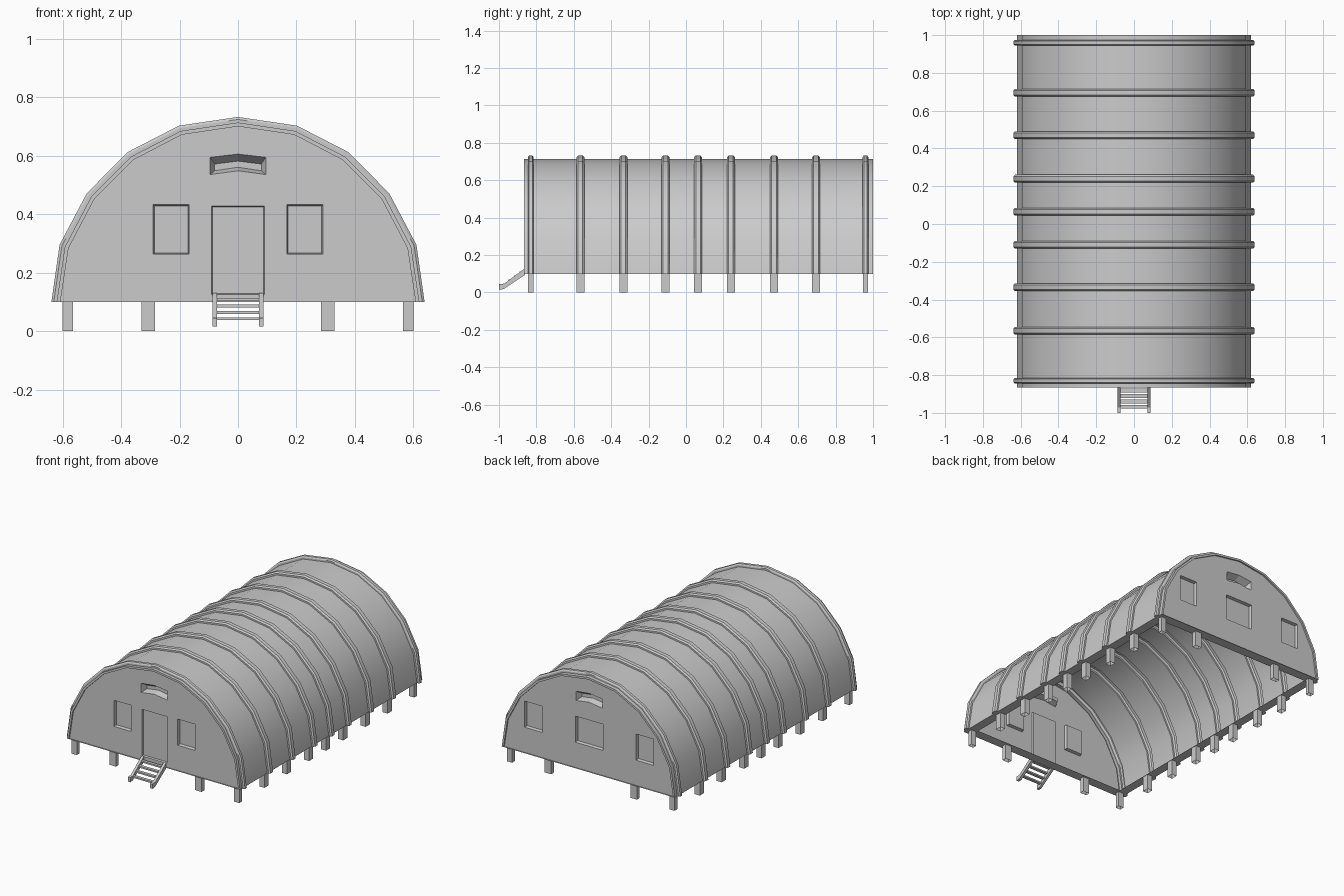
import bpy, bmesh, math
from mathutils import Vector

if "Cube" in bpy.data.objects:
    bpy.data.objects.remove(bpy.data.objects["Cube"])

FRONT, BACK, FLOOR = -0.865, 1.0, 0.1
RIBS = [-0.83, -0.565, -0.335, -0.11, 0.065, 0.24, 0.47, 0.695, 0.96]
SKIN = [(0.62, FLOOR), (0.592, 0.288), (0.502, 0.459), (0.366, 0.596), (0.196, 0.684), (0, 0.713)]
RIB = [(0.638, FLOOR), (0.61, 0.295), (0.517, 0.471), (0.377, 0.612), (0.202, 0.702), (0, 0.732)]


def finish(name, bm):
    mesh = bpy.data.meshes.new(name)
    bm.to_mesh(mesh)
    bm.free()
    obj = bpy.data.objects.new(name, mesh)
    bpy.context.collection.objects.link(obj)
    return obj


def arch(t):
    # arch outline: 0 is the skin, 1 the rib crest, negative goes inward
    half = [Vector(a).lerp(Vector(b), t) for a, b in zip(SKIN, RIB)]
    return [(p.x, p.y) for p in half] + [(-p.x, p.y) for p in half[-2::-1]]


def box(bm, lo, hi, open_ends=False):
    v = [bm.verts.new((x, y, z)) for z in (lo[2], hi[2])
         for x, y in ((lo[0], lo[1]), (hi[0], lo[1]), (hi[0], hi[1]), (lo[0], hi[1]))]
    for i in range(4):
        j = (i + 1) % 4
        bm.faces.new((v[i], v[j], v[j + 4], v[i + 4]))
    if not open_ends:
        bm.faces.new(v[3::-1])
        bm.faces.new(v[4:])


# Ribbed shell: arch sections lofted along y, with a flange turned in at the floor
sections = [(FRONT + 0.01, -0.7), (FRONT, -0.7), (FRONT, 0)]
for y in RIBS:
    h = 0.015 if y in (RIBS[0], RIBS[-1]) else 0.021
    sections += [(y - h, 0), (y - h, 0.55), (y - 0.6 * h, 1),
                 (y + 0.6 * h, 1), (y + h, 0.55), (y + h, 0)]
sections += [(BACK, 0), (BACK, -0.7), (BACK - 0.01, -0.7)]
bm = bmesh.new()
rows = []
for y, t in sections:
    pts = [(0.56, FLOOR)] + arch(t) + [(-0.56, FLOOR)]
    rows.append([bm.verts.new((x, y, z)) for x, z in pts])
for a, b in zip(rows, rows[1:]):
    for i in range(len(a) - 1):
        bm.faces.new((a[i], b[i], b[i + 1], a[i + 1]))
shell = finish("ribbed_shell", bm)
bpy.context.view_layer.objects.active = shell
shell.select_set(True)
bpy.ops.object.shade_smooth_by_angle(angle=math.radians(25))
shell.select_set(False)


def rect(x0, x1, z0, z1):
    return [(x0, z0), (x1, z0), (x1, z1), (x0, z1)]


def end_wall(name, y, inward, openings):
    # flat arch wall with recessed panels: (outer loop, inner loop, depth)
    bm = bmesh.new()

    def loop(pts, yy):
        return [bm.verts.new((x, yy, z)) for x, z in pts]

    def edges(vs):
        return [bm.edges.new((vs[i - 1], vs[i])) for i in range(len(vs))]

    border = edges(loop(arch(-0.7), y))
    rims = [loop(o, y) for o, _, _ in openings]
    for r in rims:
        border += edges(r)
    bmesh.ops.triangle_fill(bm, edges=border, use_beauty=True, normal=(0, -inward, 0))
    for r, (_, inner, depth) in zip(rims, openings):
        c = loop(inner, y + inward * depth)
        for i in range(len(r)):
            bm.faces.new((r[i - 1], r[i], c[i], c[i - 1]))
        bm.faces.new(c)
    bmesh.ops.recalc_face_normals(bm, faces=bm.faces)
    big = max(bm.faces, key=lambda f: f.calc_area())
    if big.normal.y * inward > 0:
        bmesh.ops.reverse_faces(bm, faces=bm.faces)
    finish(name, bm)


def panel(x0, x1, z0, z1, depth, inset=0.004):
    return (rect(x0, x1, z0, z1),
            rect(x0 + inset, x1 - inset, z0 + inset, z1 - inset), depth)


def mirrored_windows(x0, x1):
    return [panel(x0, x1, 0.263, 0.432, 0.02), panel(-x1, -x0, 0.263, 0.432, 0.02)]


vent = ([(-0.095, 0.535), (0, 0.548), (0.095, 0.535), (0.095, 0.594), (0, 0.605), (-0.095, 0.594)],
        [(-0.08, 0.548), (0, 0.56), (0.08, 0.548), (0.08, 0.571), (0, 0.581), (-0.08, 0.571)], 0.04)
door = panel(-0.09, 0.09, 0.125, 0.427, 0.012, 0.003)
end_wall("front_wall", FRONT + 0.01, 1, [door, vent] + mirrored_windows(0.167, 0.29))
end_wall("back_wall", BACK - 0.01, -1,
         [panel(-0.1, 0.1, 0.263, 0.432, 0.02), vent] + mirrored_windows(0.335, 0.462))

# Floor flanges under the end walls
bm = bmesh.new()
for y0, y1 in ((FRONT, FRONT + 0.065), (BACK - 0.065, BACK)):
    bm.faces.new([bm.verts.new((x, y, FLOOR))
                  for x, y in ((-0.56, y0), (-0.56, y1), (0.56, y1), (0.56, y0))])
finish("end_flanges", bm)

# Short posts under every rib, plus two more under each end wall
bm = bmesh.new()
for s in (-1, 1):
    for y in RIBS:
        end = y in (RIBS[0], RIBS[-1])
        h = 0.014 if end else 0.021
        for x, w in [(0.582, 0.018)] + ([(0.307, 0.023)] if end else []):
            box(bm, (s * x - w, y - h, 0), (s * x + w, y + h, FLOOR), True)
finish("support_posts", bm)

# Entry steps: two sloping stringers and four treads
bm = bmesh.new()
side = [(-0.86, 0.095), (-0.86, 0.13), (-0.972, 0.047), (-1.0, 0.045), (-1.0, 0.015), (-0.975, 0.018)]
for x0, x1 in ((-0.088, -0.071), (0.071, 0.088)):
    f = bm.faces.new([bm.verts.new((x0, y, z)) for y, z in side])
    new = bmesh.ops.extrude_face_region(bm, geom=[f], use_keep_orig=True)["geom"]
    bmesh.ops.translate(bm, vec=(x1 - x0, 0, 0),
                        verts=[g for g in new if isinstance(g, bmesh.types.BMVert)])
for i in range(4):
    y, z = -0.968 + 0.029 * i, 0.042 + 0.022 * i
    box(bm, (-0.072, y - 0.01, z - 0.005), (0.072, y + 0.01, z + 0.005))
bmesh.ops.recalc_face_normals(bm, faces=bm.faces)
finish("entry_steps", bm)
